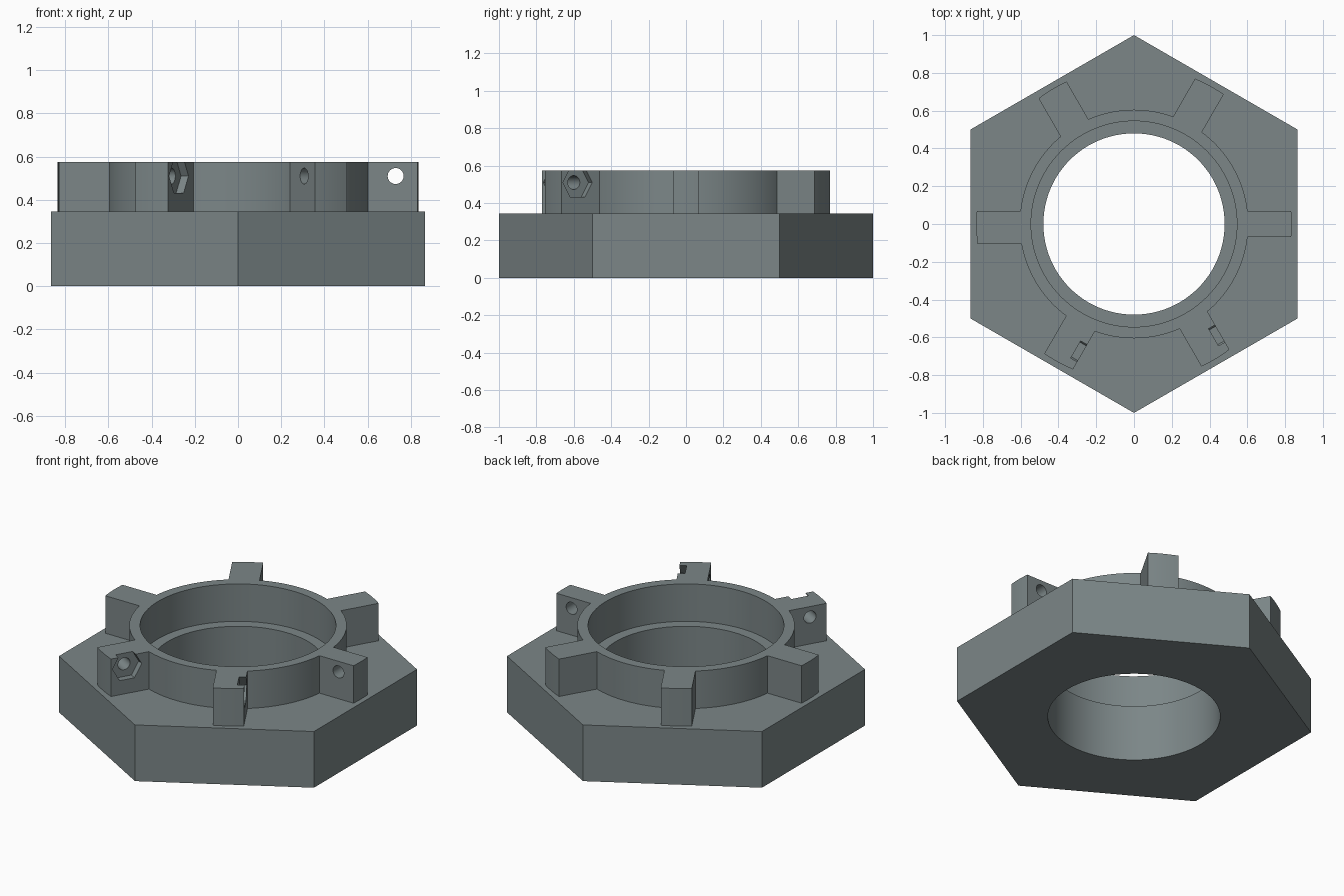
import bpy, bmesh, math
from mathutils import Matrix, Vector

if "Cube" in bpy.data.objects:
    bpy.data.objects.remove(bpy.data.objects["Cube"])

BASE_TOP, TOP = 0.345, 0.575
HOLE_R, HOLE_Z = 0.73, 0.51        # bolt hole position on each lug

grey = bpy.data.materials.new("slate grey")
grey.diffuse_color = (0.20, 0.24, 0.245, 1)
grey.use_nodes = True
grey.node_tree.nodes["Principled BSDF"].inputs["Base Color"].default_value = grey.diffuse_color


def prism(name, outline, z0, z1, matrix=None):
    """Extrude a 2D outline from z0 to z1, then transform it."""
    bm = bmesh.new()
    face = bm.faces.new([bm.verts.new((x, y, z0)) for x, y in outline])
    ext = bmesh.ops.extrude_face_region(bm, geom=[face])
    verts = [v for v in ext["geom"] if isinstance(v, bmesh.types.BMVert)]
    bmesh.ops.translate(bm, verts=verts, vec=(0, 0, z1 - z0))
    if matrix:
        bm.transform(matrix)
    bmesh.ops.recalc_face_normals(bm, faces=bm.faces)
    mesh = bpy.data.meshes.new(name)
    bm.to_mesh(mesh)
    bm.free()
    mesh.materials.append(grey)
    obj = bpy.data.objects.new(name, mesh)
    bpy.context.collection.objects.link(obj)
    return obj


def ngon(n, r, start=0.0):
    return [(r * math.cos(start + 2 * math.pi * i / n),
             r * math.sin(start + 2 * math.pi * i / n)) for i in range(n)]


def combine(target, tool, operation):
    """Apply a boolean and discard the tool."""
    mod = target.modifiers.new("bool", 'BOOLEAN')
    mod.operation, mod.object, mod.solver = operation, tool, 'EXACT'
    bpy.context.view_layer.objects.active = target
    bpy.ops.object.modifier_apply(modifier=mod.name)
    bpy.data.objects.remove(tool, do_unlink=True)


def finish(obj):
    bpy.ops.object.select_all(action='DESELECT')
    obj.select_set(True)
    bpy.context.view_layer.objects.active = obj
    bpy.ops.object.shade_smooth_by_angle(angle=math.radians(25))


def lug_outline(low, high, r=0.835):
    """Radial block with a rounded outer end."""
    a0, a1 = math.asin(low / r), math.asin(high / r)
    arc = [(r * math.cos(a0 + (a1 - a0) * i / 6),
            r * math.sin(a0 + (a1 - a0) * i / 6)) for i in range(7)]
    return [(0.57, low)] + arc + [(0.57, high)]


# Hexagonal base with its bore
base = prism("hex_base", ngon(6, 1.0, math.pi / 2), 0, BASE_TOP)
combine(base, prism("bore", ngon(96, 0.48), -0.1, 0.6), 'DIFFERENCE')

# Collar disc with six lugs; all but the first are thicker for a nut pocket
collar = prism("lug_collar", ngon(96, 0.605), BASE_TOP, TOP)
for i in range(6):
    spin = Matrix.Rotation(i * math.pi / 3, 4, 'Z')
    lug = prism("lug", lug_outline(-0.068, 0.105 if i else 0.068),
                BASE_TOP, TOP, spin)
    # Tangential frame: tool axis runs along the lug's local y
    frame = spin @ Matrix.Translation(Vector((HOLE_R, 0, HOLE_Z))) \
        @ Matrix.Rotation(-math.pi / 2, 4, 'X')
    combine(lug, prism("bolt_hole", ngon(32, 0.037), -0.2, 0.2, frame),
            'DIFFERENCE')
    if i:
        combine(lug, prism("nut_pocket", ngon(6, 0.09), 0.065, 0.2, frame),
                'DIFFERENCE')
    combine(collar, lug, 'UNION')

# Wider bore through the collar leaves a ledge on the base
combine(collar, prism("collar_bore", ngon(96, 0.545), 0.2, 0.7), 'DIFFERENCE')

finish(base)
finish(collar)
